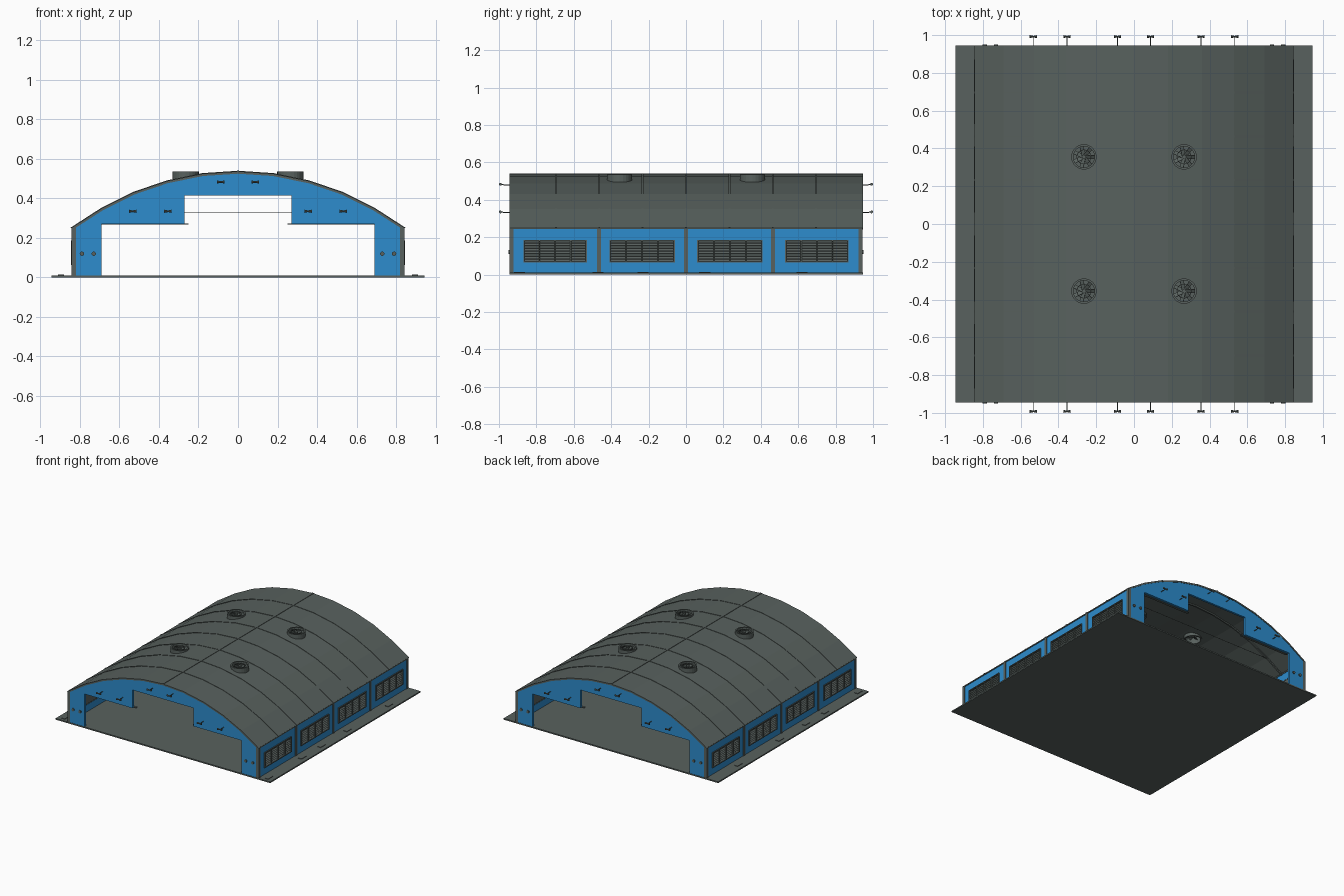
import bpy, bmesh, math
from mathutils import Vector, Matrix

if "Cube" in bpy.data.objects:
    bpy.data.objects.remove(bpy.data.objects["Cube"])


def material(name, rgb):
    m = bpy.data.materials.new(name)
    m.diffuse_color = (*rgb, 1)
    m.use_nodes = True
    m.node_tree.nodes["Principled BSDF"].inputs["Base Color"].default_value = m.diffuse_color
    return m


GREY = material("slate grey", (0.098, 0.120, 0.112))
BLUE = material("hangar blue", (0.026, 0.262, 0.610))


def finish(bm, name, mat):
    bmesh.ops.recalc_face_normals(bm, faces=bm.faces)
    me = bpy.data.meshes.new(name)
    bm.to_mesh(me)
    bm.free()
    me.materials.append(mat)
    ob = bpy.data.objects.new(name, me)
    bpy.context.collection.objects.link(ob)
    return ob


def add_box(bm, x0, x1, y0, y1, z0, z1):
    m = Matrix.Translation(((x0 + x1) / 2, (y0 + y1) / 2, (z0 + z1) / 2))
    m = m @ Matrix.Diagonal((abs(x1 - x0), abs(y1 - y0), abs(z1 - z0), 1))
    bmesh.ops.create_cube(bm, size=1, matrix=m)


def add_bar(bm, p, q, r1, r2=None, n=6):
    p, q = Vector(p), Vector(q)
    d = q - p
    m = Matrix.Translation((p + q) / 2) @ d.to_track_quat('Z', 'Y').to_matrix().to_4x4()
    bmesh.ops.create_cone(bm, cap_ends=True, segments=n, radius1=r1,
                          radius2=r1 if r2 is None else r2, depth=d.length, matrix=m)


def add_profile(bm, pts, y0, y1):
    a = [bm.verts.new((x, y0, z)) for x, z in pts]
    b = [bm.verts.new((x, y1, z)) for x, z in pts]
    bm.faces.new(a)
    bm.faces.new(b[::-1])
    for i in range(len(a)):
        j = (i + 1) % len(a)
        bm.faces.new((a[i], a[j], b[j], b[i]))


# Roof arch: half profile mirrored
half = [(0.845, 0.25), (0.69, 0.35), (0.53, 0.43), (0.36, 0.488), (0.18, 0.525), (0, 0.537)]
arch = half + [(-x, z) for x, z in half[-2::-1]]


def shifted(d):
    # arch moved outward by d along the radius
    cz = -0.47
    return [(x * (1 + d / math.hypot(x, z - cz)), cz + (z - cz) * (1 + d / math.hypot(x, z - cz)))
            for x, z in arch]


def add_arch(bm, outer, inner, y0, y1):
    o, i = shifted(outer), shifted(inner)
    for k in range(len(o) - 1):
        add_profile(bm, [o[k], o[k + 1], i[k + 1], i[k]], y0, y1)


# Floor slab
bm = bmesh.new()
add_box(bm, -0.945, 0.945, -0.945, 0.945, 0, 0.01)
finish(bm, "floor_slab", GREY)

# Roof shell with round vent holes
bm = bmesh.new()
add_profile(bm, shifted(0) + shifted(-0.012)[::-1], -0.945, 0.945)
roof = finish(bm, "roof_shell", GREY)
VENTS = [(x, y) for x in (-0.265, 0.265) for y in (-0.355, 0.355)]
bm = bmesh.new()
for x, y in VENTS:
    add_bar(bm, (x, y, 0.4), (x, y, 0.7), 0.056, n=24)
cutter = finish(bm, "vent_cutter", GREY)
cutter.hide_render = True
cutter.hide_set(True)
cut = roof.modifiers.new("vent_holes", 'BOOLEAN')
cut.operation, cut.solver, cut.object = 'DIFFERENCE', 'EXACT', cutter

# Roof seams and ridge strip
bm = bmesh.new()
for k in range(-3, 4):
    y = k * 0.232
    add_arch(bm, 0.003, -0.004, y - 0.005, y + 0.005)
add_box(bm, -0.006, 0.006, -0.945, 0.945, 0.53, 0.54)
finish(bm, "roof_seams", GREY)

# Roof vents: collar, ring, hub and tilted fan blades
bm = bmesh.new()
for x, y in VENTS:
    n = 24
    for r0, r1, z0, z1 in ((0.056, 0.067, 0.482, 0.535), (0.036, 0.039, 0.522, 0.53)):
        rings = []
        for r, z in ((r0, z0), (r1, z0), (r1, z1), (r0, z1)):
            rings.append([bm.verts.new((x + r * math.cos(2 * math.pi * i / n),
                                        y + r * math.sin(2 * math.pi * i / n), z)) for i in range(n)])
        for a in range(4):
            for i in range(n):
                A, B, j = rings[a], rings[(a + 1) % 4], (i + 1) % n
                bm.faces.new((A[i], A[j], B[j], B[i]))
    add_bar(bm, (x, y, 0.505), (x, y, 0.53), 0.012, n=12)
    for i in range(7):
        m = (Matrix.Translation((x, y, 0.517)) @ Matrix.Rotation(2 * math.pi * i / 7, 4, 'Z')
             @ Matrix.Translation((0.034, 0, 0)) @ Matrix.Rotation(0.5, 4, 'X')
             @ Matrix.Diagonal((0.048, 0.022, 0.003, 1)))
        bmesh.ops.create_cube(bm, size=1, matrix=m)
finish(bm, "roof_vents", GREY)

# End walls with the stepped door opening
top = [(x * 0.995, z) for x, z in shifted(-0.008)]
opening = [(-0.69, 0.01), (-0.69, 0.27), (-0.27, 0.27), (-0.27, 0.415),
           (0.27, 0.415), (0.27, 0.27), (0.69, 0.27), (0.69, 0.01)]
outline = [(0.838, 0.01)] + top + [(-0.838, 0.01)] + opening
for s, label in ((-1, "front"), (1, "back")):
    bm = bmesh.new()
    add_profile(bm, outline, s * 0.925, s * 0.942)
    finish(bm, label + "_wall", BLUE)

    # Door track edges under the opening
    bm = bmesh.new()
    for m in (-1, 1):
        add_box(bm, m * 0.25, m * 0.69, s * 0.905, s * 0.925, 0.267, 0.273)
    finish(bm, label + "_door_tracks", GREY)

    # Gooseneck lamps and pillar buttons
    bm = bmesh.new()
    for x, z in ((0.533, 0.335), (0.355, 0.335), (0.088, 0.483)):
        for m in (-1, 1):
            X = x * m
            add_bar(bm, (X, s * 0.935, z - 0.003), (X, s * 0.975, z - 0.003), 0.0025)
            add_bar(bm, (X, s * 0.975, z - 0.003), (X, s * 0.992, z + 0.002), 0.0025)
            for e in (-1, 1):
                add_bar(bm, (X, s * 0.992, z), (X + e * 0.019, s * 0.992, z), 0.004, 0.008, 8)
    for x in (-0.79, -0.73, 0.73, 0.79):
        add_bar(bm, (x, s * 0.935, 0.12), (x, s * 0.95, 0.12), 0.011, n=12)
    finish(bm, label + "_lamps_and_buttons", GREY)

# Side walls, posts and louvred windows
WINDOWS = [(-0.87, -0.53), (-0.41, -0.06), (0.06, 0.41), (0.53, 0.87)]
for s, label in ((-1, "left"), (1, "right")):
    bm = bmesh.new()
    x0, x1 = s * 0.823, s * 0.838
    add_box(bm, x0, x1, -0.925, 0.925, 0.01, 0.065)
    add_box(bm, x0, x1, -0.925, 0.925, 0.185, 0.252)
    edges = [-0.925] + [v for w in WINDOWS for v in w] + [0.925]
    for a, b in zip(edges[::2], edges[1::2]):
        add_box(bm, x0, x1, a, b, 0.065, 0.185)
    finish(bm, label + "_wall", BLUE)

    bm = bmesh.new()
    for y in (-0.932, -0.466, 0, 0.466, 0.932):
        add_box(bm, s * 0.82, s * 0.843, y - 0.011, y + 0.011, 0.01, 0.25)
    add_box(bm, s * 0.82, s * 0.843, -0.943, 0.943, 0.243, 0.252)
    finish(bm, label + "_posts", GREY)

    bm = bmesh.new()
    for a, b in WINDOWS:
        add_box(bm, s * 0.826, s * 0.83, a, b, 0.065, 0.185)
        for z in (0.067, 0.183):
            add_box(bm, s * 0.824, s * 0.846, a, b, z - 0.003, z + 0.003)
        for i in range(5):
            y = a + 0.003 + (b - a - 0.006) * i / 4
            add_box(bm, s * 0.824, s * 0.846, y - 0.003, y + 0.003, 0.065, 0.185)
        for i in range(8):
            m = (Matrix.Translation((s * 0.836, (a + b) / 2, 0.075 + i * 0.0143))
                 @ Matrix.Rotation(s * 0.8, 4, 'Y') @ Matrix.Diagonal((0.016, b - a, 0.002, 1)))
            bmesh.ops.create_cube(bm, size=1, matrix=m)
    finish(bm, label + "_window_louvres", GREY)

    # Thin floor patches beside the wall
    bm = bmesh.new()
    for y in (-0.89, -0.47, -0.23, 0.10, 0.62):
        add_box(bm, s * 0.88, s * 0.91, y - 0.03, y + 0.03, 0.01, 0.014)
    finish(bm, label + "_floor_patches", GREY)

# Interior roof ribs with thin tie rods
bm = bmesh.new()
for y in (-0.696, -0.232, 0.232, 0.696):
    add_arch(bm, -0.01, -0.022, y - 0.006, y + 0.006)
    add_bar(bm, (-0.7, y, 0.33), (0.7, y, 0.33), 0.002)
finish(bm, "interior_ribs", GREY)
